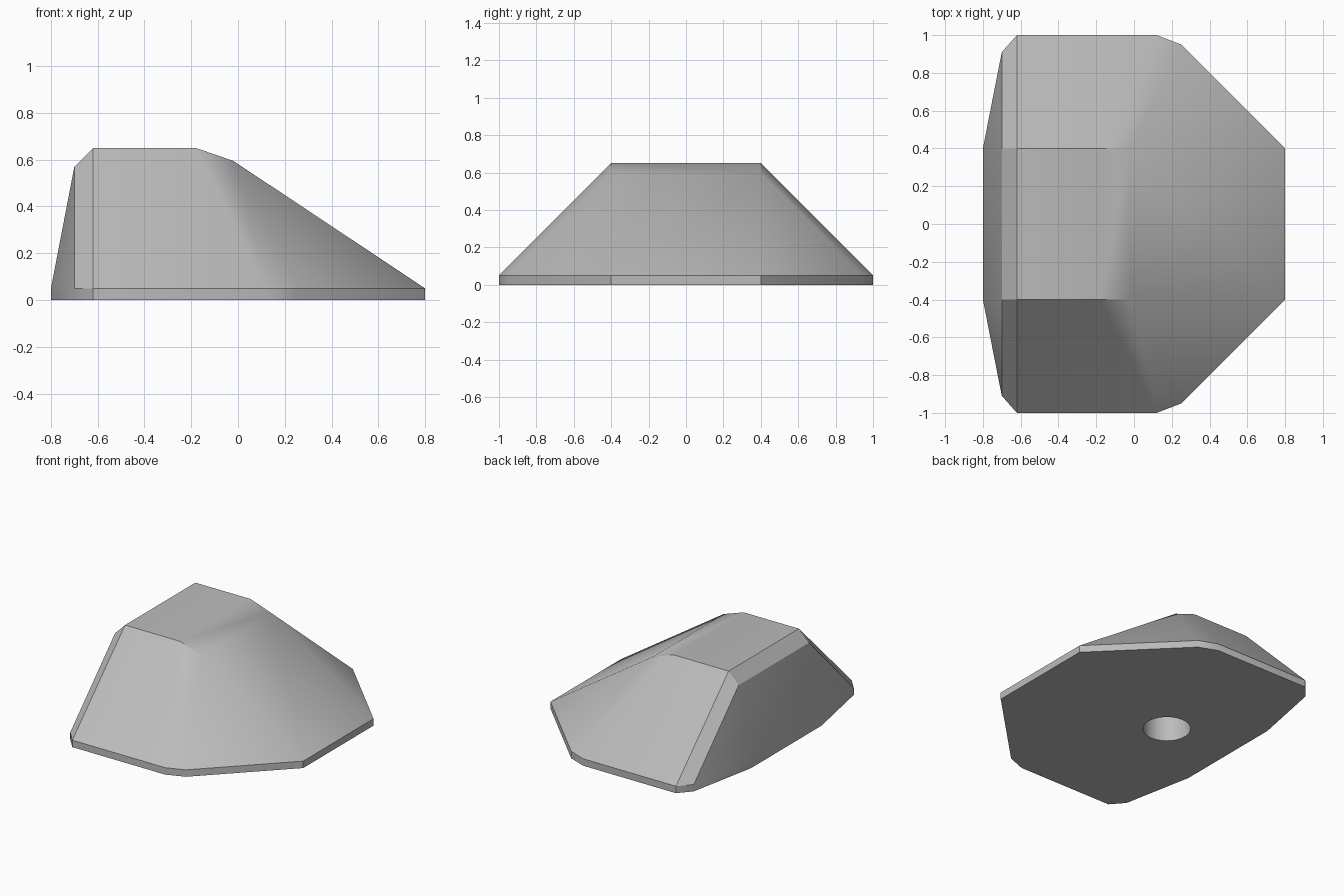
import bpy
import bmesh
import math

cube = bpy.data.objects.get("Cube")
if cube:
    bpy.data.objects.remove(cube, do_unlink=True)

GREY = (0.5, 0.5, 0.5, 1)
grey = bpy.data.materials.new("matte grey")
grey.use_nodes = True
grey.diffuse_color = GREY
grey.node_tree.nodes["Principled BSDF"].inputs["Base Color"].default_value = GREY

RIM = 0.05      # height of the upright edge around the foot
HALF = 0.4      # half width of the crown

# Foot outline on the +y half, each point paired with its crown point (x, z)
nose, brow, back, heel = (-0.02, 0.595), (-0.18, 0.65), (-0.62, 0.65), (-0.7, 0.57)
half = [
    ((0.8, 0.4), nose),
    ((0.25, 0.95), nose),
    ((0.12, 1.0), brow),
    ((-0.62, 1.0), back),
    ((-0.7, 0.91), heel),
    ((-0.8, 0.4), heel),
]
# Full loop: the +y half, then its mirror in reverse order
loop = [(p, c, 1) for p, c in half] + [(p, c, -1) for p, c in reversed(half)]

bm = bmesh.new()
foot = [bm.verts.new((x, y * s, 0)) for (x, y), c, s in loop]
rim = [bm.verts.new((x, y * s, RIM)) for (x, y), c, s in loop]
crown = {(c, s): bm.verts.new((c[0], HALF * s, c[1])) for p, c, s in loop}
top = [crown[c, s] for p, c, s in loop]

# Underside, upright rim and sloping walls
bm.faces.new(foot)
for i in range(len(loop)):
    j = (i + 1) % len(loop)
    bm.faces.new((foot[i], foot[j], rim[j], rim[i]))
    wall = [rim[i], rim[j], top[j]]
    if top[i] is not top[j]:
        wall.append(top[i])
    bm.faces.new(wall)

# Crown strips across the width
for a, b in ((nose, brow), (brow, back), (back, heel)):
    bm.faces.new((crown[a, 1], crown[b, 1], crown[b, -1], crown[a, -1]))
bmesh.ops.recalc_face_normals(bm, faces=bm.faces)

mesh = bpy.data.meshes.new("wedge_body")
bm.to_mesh(mesh)
bm.free()
mesh.materials.append(grey)
body = bpy.data.objects.new("wedge_body", mesh)
bpy.context.collection.objects.link(body)

# Blind round bore in the underside
DEPTH = 0.45
bpy.ops.mesh.primitive_cylinder_add(vertices=48, radius=0.155, depth=2 * DEPTH,
                                    location=(-0.28, 0, 0))
cutter = bpy.context.object
cutter.name = "bore_cutter"
cutter.hide_render = True
cutter.data.materials.append(grey)

bore = body.modifiers.new("bore", 'BOOLEAN')
bore.operation = 'DIFFERENCE'
bore.solver = 'EXACT'
bore.object = cutter

bpy.ops.object.select_all(action='DESELECT')
body.select_set(True)
bpy.context.view_layer.objects.active = body
bpy.ops.object.modifier_apply(modifier=bore.name)
bpy.data.objects.remove(cutter, do_unlink=True)

# Soft blends on shallow creases, crisp lines on the rest
bpy.ops.object.shade_smooth_by_angle(angle=math.radians(33))
